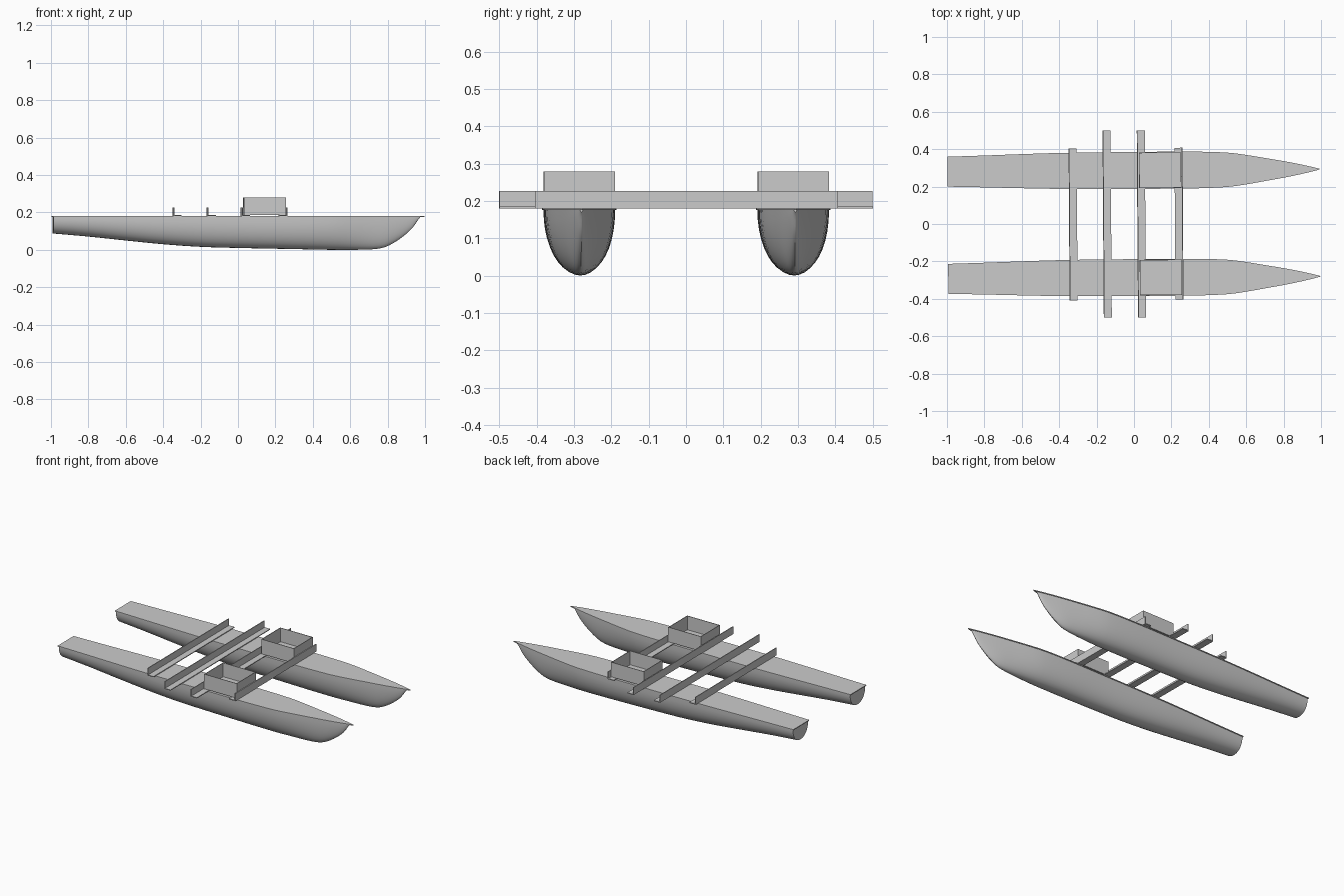
import bpy, bmesh, math
from mathutils import Matrix

if "Cube" in bpy.data.objects:
    bpy.data.objects.remove(bpy.data.objects["Cube"])

YAW = Matrix.Rotation(0.0068, 4, 'Z')   # whole craft is turned very slightly
HULL_Y = 0.2865
DECK_Z = 0.18

# x, half width of deck, keel height
STATIONS = [(-0.995, 0.080, 0.088), (-0.8, 0.085, 0.071), (-0.6, 0.091, 0.050),
            (-0.4, 0.096, 0.030), (-0.2, 0.098, 0.016), (0.0, 0.0985, 0.010),
            (0.3, 0.0985, 0.004), (0.5, 0.092, 0.0), (0.6, 0.079, 0.0),
            (0.7, 0.062, 0.002), (0.77, 0.050, 0.010), (0.82, 0.041, 0.031),
            (0.88, 0.029, 0.071), (0.93, 0.018, 0.116), (0.97, 0.008, 0.170),
            (1.0, 0.0005, 0.176)]


def sample(x, k):
    """Smooth interpolation of column k along the stations."""
    s = STATIONS
    i = 0
    while i < len(s) - 2 and x > s[i + 1][0]:
        i += 1

    def slope(j):
        a, b = s[max(j - 1, 0)], s[min(j + 1, len(s) - 1)]
        return (b[k] - a[k]) / (b[0] - a[0])
    h = s[i + 1][0] - s[i][0]
    t = (x - s[i][0]) / h
    return ((2*t**3 - 3*t**2 + 1) * s[i][k] + (t**3 - 2*t**2 + t) * h * slope(i)
            + (3*t**2 - 2*t**3) * s[i + 1][k] + (t**3 - t**2) * h * slope(i + 1))


def finish(bm, name, smooth=False):
    bmesh.ops.recalc_face_normals(bm, faces=bm.faces)
    bm.transform(YAW)
    me = bpy.data.meshes.new(name)
    bm.to_mesh(me)
    bm.free()
    ob = bpy.data.objects.new(name, me)
    bpy.context.collection.objects.link(ob)
    if smooth:
        bpy.ops.object.select_all(action='DESELECT')
        ob.select_set(True)
        bpy.context.view_layer.objects.active = ob
        bpy.ops.object.shade_smooth_by_angle(angle=math.radians(35))
    return ob


def extrude_outline(points, vec, name):
    bm = bmesh.new()
    face = bm.faces.new([bm.verts.new(p) for p in points])
    res = bmesh.ops.extrude_face_region(bm, geom=[face], use_keep_orig=True)
    verts = [g for g in res['geom'] if isinstance(g, bmesh.types.BMVert)]
    bmesh.ops.translate(bm, verts=verts, vec=vec)
    return finish(bm, name)


def hull(name, yc):
    n, m = 44, 10
    bm = bmesh.new()
    rings = []
    for i in range(n + 1):
        x = -0.99 + 1.96 * math.sin(0.5 * math.pi * i / n) ** 0.9
        w = max(sample(x, 1) - 0.004, 0.001)
        keel = max(sample(x, 2), 0.0)
        top = DECK_Z - 0.003
        e = 2 / (2.15 - 0.5 * max(0, x - 0.3))   # sections get finer toward the bow
        ring = []
        for j in range(-m, m + 1):
            a = abs(j) / m * math.pi / 2
            y = math.copysign(w * math.sin(a) ** e, j) if j else 0
            z = top - (top - keel) * max(math.cos(a), 0) ** e
            ring.append(bm.verts.new((x, yc + y, z)))
        rings.append(ring)
    for r, q in zip(rings, rings[1:]):
        for j in range(2 * m):
            bm.faces.new((r[j], r[j + 1], q[j + 1], q[j]))
        bm.faces.new((r[-1], r[0], q[0], q[-1]))
    bm.faces.new(rings[0])
    bm.faces.new(rings[-1])
    return finish(bm, name, True)


def deck(name, yc):
    xs = [-0.995 + 1.99 * i / 40 for i in range(41)]
    side = [(x, yc + sample(x, 1), DECK_Z - 0.005) for x in xs]
    other = [(x, yc - sample(x, 1), DECK_Z - 0.005) for x in reversed(xs)]
    return extrude_outline(side + other, (0, 0, 0.005), name)


def angle_beam(name, x, direction, half):
    """L profile: upright at x, foot pointing along direction."""
    t, foot, h = 0.005, 0.043, 0.047
    prof = [(0, 0), (foot, 0), (foot, t), (t, t), (t, h), (0, h)]
    pts = [(x + direction * a, -half, DECK_Z + b) for a, b in prof]
    return extrude_outline(pts, (0, 2 * half, 0), name)


def open_box(name, yc):
    bm = bmesh.new()
    size = (0.226, 0.190, 0.092)
    bmesh.ops.create_cube(bm, size=1, matrix=Matrix.Translation((0.142, yc, 0.233))
                          @ Matrix.Diagonal((*size, 1)))
    bm.faces.ensure_lookup_table()
    top = max(bm.faces, key=lambda f: f.calc_center_median().z)
    bmesh.ops.inset_region(bm, faces=[top], thickness=0.005)
    # push the inset face down to form the inside
    res = bmesh.ops.extrude_discrete_faces(bm, faces=[top])
    inner = res['faces'][0]
    bmesh.ops.translate(bm, verts=list(inner.verts), vec=(0, 0, -0.087))
    bmesh.ops.remove_doubles(bm, verts=bm.verts, dist=1e-5)
    return finish(bm, name)


# Twin hulls with decks and storage boxes
for side, s in (("left", 1), ("right", -1)):
    hull(side + "_hull", s * HULL_Y)
    deck(side + "_deck", s * HULL_Y)
    open_box(side + "_box", s * HULL_Y)

# Cross beams joining the hulls
angle_beam("rear_cross_beam", -0.347, 1, 0.406)
angle_beam("rear_middle_cross_beam", -0.165, 1, 0.5)
angle_beam("front_middle_cross_beam", 0.018, 1, 0.5)
angle_beam("front_cross_beam", 0.262, -1, 0.406)
